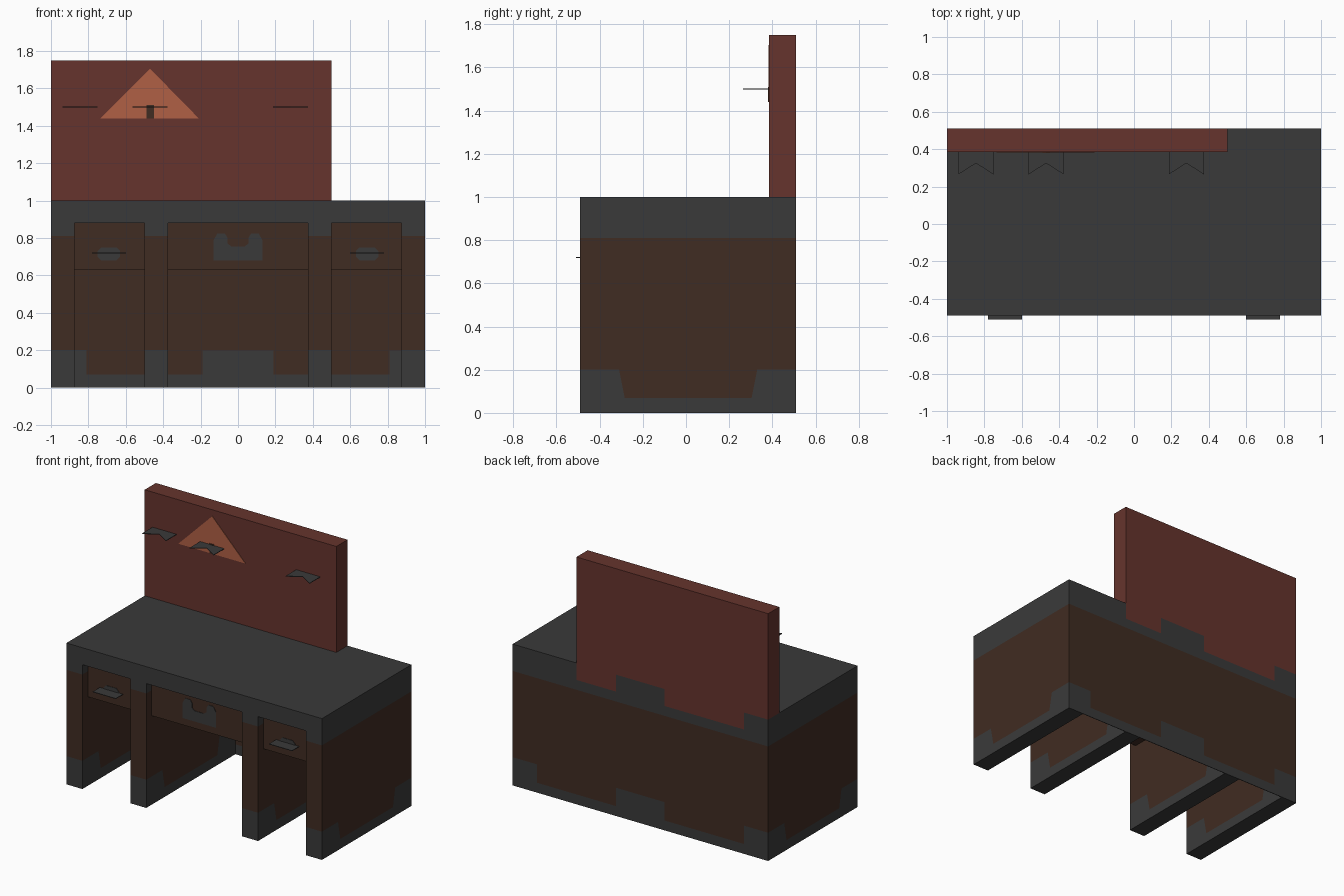
import bpy
import bmesh
from mathutils import Vector

cube = bpy.data.objects.get("Cube")
if cube:
    bpy.data.objects.remove(cube, do_unlink=True)


def material(name, rgb):
    m = bpy.data.materials.new(name)
    m.use_nodes = True
    m.diffuse_color = (*rgb, 1)
    m.node_tree.nodes["Principled BSDF"].inputs["Base Color"].default_value = (*rgb, 1)
    return m


GREY = material("charcoal grey", (0.042, 0.042, 0.042))
BROWN = material("dark brown wood", (0.051, 0.025, 0.016))
RED = material("deep red", (0.133, 0.034, 0.026))
ORANGE = material("burnt orange", (0.434, 0.117, 0.060))


def finish(name, bm, mats, rule=None):
    bmesh.ops.recalc_face_normals(bm, faces=bm.faces)
    if rule:
        for f in bm.faces:
            f.material_index = rule(f.calc_center_median(), f.normal)
    me = bpy.data.meshes.new(name)
    bm.to_mesh(me)
    bm.free()
    for m in mats:
        me.materials.append(m)
    ob = bpy.data.objects.new(name, me)
    bpy.context.collection.objects.link(ob)
    return ob


def box(name, lo, hi, mats, cuts=(), rule=None):
    """Box between two corners, cut by (point, normal) planes and coloured by a rule."""
    bm = bmesh.new()
    bmesh.ops.create_cube(bm, size=1)
    for v in bm.verts:
        v.co = [(a + b) / 2 + c * (b - a) for a, b, c in zip(lo, hi, v.co)]
    for point, normal in cuts:
        geom = bm.verts[:] + bm.edges[:] + bm.faces[:]
        bmesh.ops.bisect_plane(bm, geom=geom, plane_co=point, plane_no=normal)
    return finish(name, bm, mats, rule)


def plate(name, points, place, push, mat):
    """Thin plate: 2D outline put in 3D by place(), thickened along push."""
    bm = bmesh.new()
    face = bm.faces.new([bm.verts.new(place(a, b)) for a, b in points])
    new = bmesh.ops.extrude_face_region(bm, geom=[face])["geom"]
    bmesh.ops.translate(bm, vec=Vector(push),
                        verts=[v for v in new if isinstance(v, bmesh.types.BMVert)])
    return finish(name, bm, [mat])


FRONT, WALL, BACK = -0.49, 0.506, 0.51
LOW, MID, HIGH = 0.07, 0.2, 0.81
levels = [((0, 0, z), (0, 0, 1)) for z in (LOW, MID, HIGH)]
SLOPE = 0.2


# Four upright panels with grey feet and a grey upper band
def panel_rule(c, n):
    if c.z > HIGH or c.z < LOW:
        return 0
    inside = abs(c.y - 0.01) < 0.28 + SLOPE * c.z
    return 1 if c.z > MID or (inside and abs(n.x) > 0.5) else 0


panel_cuts = levels + [((0, 0.01 + s * 0.28, 0), (0, s, -SLOPE)) for s in (-1, 1)]
for name, x in (("right_outer_panel", -1), ("right_inner_panel", -0.5),
                ("left_inner_panel", 0.375), ("left_outer_panel", 0.875)):
    box(name, (x, FRONT, 0), (x + 0.125, WALL, 0.88), [GREY, BROWN],
        panel_cuts, panel_rule)

# Desk top
box("desk_top", (-1, FRONT, 0.88), (1, WALL, 1), [GREY])


# Back wall with stepped bands and red patches below the board
def wall_rule(c, n):
    if c.z > HIGH:
        red = -0.81 < c.x < -0.19 or 0.19 < c.x < 0.5
        return 2 if red and c.z > 0.88 and n.y > 0.5 else 0
    if c.z < LOW:
        return 0
    return 1 if c.z > MID or 0.19 < abs(c.x) < 0.81 else 0


wall_cuts = levels + [((0, 0, 0.88), (0, 0, 1))]
wall_cuts += [((x, 0, 0), (1, 0, 0)) for x in (-0.81, -0.19, 0.19, 0.5, 0.81)]
box("back_wall", (-1, WALL, 0), (1, BACK, 1), [GREY, BROWN, RED], wall_cuts, wall_rule)

# Drawers
FACE = -0.43
for name, a, b in (("right_drawer", -0.875, -0.5), ("middle_drawer", -0.375, 0.375),
                   ("left_drawer", 0.5, 0.875)):
    box(name, (a, FACE, 0.63), (b, WALL, 0.88), [BROWN])

# Painted pulls on the drawers, and thin handles on the side drawers
half = [(0, 0.68), (0.04, 0.68), (0.06, 0.7), (0.06, 0.73), (0.04, 0.75), (0, 0.75)]
pull = half + [(-x, z) for x, z in reversed(half[1:-1])]
for side, s in (("right", -1), ("left", 1)):
    cx = 0.69 * s
    plate(side + "_drawer_pull", pull, lambda x, z: (cx + x, FACE, z),
          (0, -0.003, 0), GREY)
    box(side + "_drawer_handle", (cx - 0.09, -0.51, 0.718), (cx + 0.09, FACE, 0.722), [GREY])

half = [(0.13, 0.68), (0.13, 0.79), (0.11, 0.825), (0.07, 0.825),
        (0.055, 0.8), (0.055, 0.77), (0.035, 0.755)]
plate("middle_drawer_pull", half + [(-x, z) for x, z in reversed(half)],
      lambda x, z: (x, FACE, z), (0, -0.003, 0), GREY)

# Upright board with its painted triangle and small dark doorway
BOARD = 0.385
box("back_board", (-1, BOARD, 1), (0.5, BACK, 1.75), [RED])
plate("painted_triangle", [(-0.735, 1.44), (-0.21, 1.44), (-0.47, 1.705)],
      lambda x, z: (x, BOARD, z), (0, -0.003, 0), ORANGE)
plate("painted_doorway", [(-0.49, 1.44), (-0.45, 1.44), (-0.45, 1.51), (-0.49, 1.51)],
      lambda x, z: (x, BOARD, z), (0, -0.006, 0), BROWN)

# Notched flaps sticking out of the board
flap = [(-0.094, 0), (-0.094, -0.12), (0, -0.06), (0.094, -0.12), (0.094, 0)]
for name, cx in (("right_flap", -0.845), ("middle_flap", -0.47), ("left_flap", 0.28)):
    plate(name, flap, lambda x, y: (cx + x, BOARD + y, 1.498), (0, 0, 0.004), GREY)
